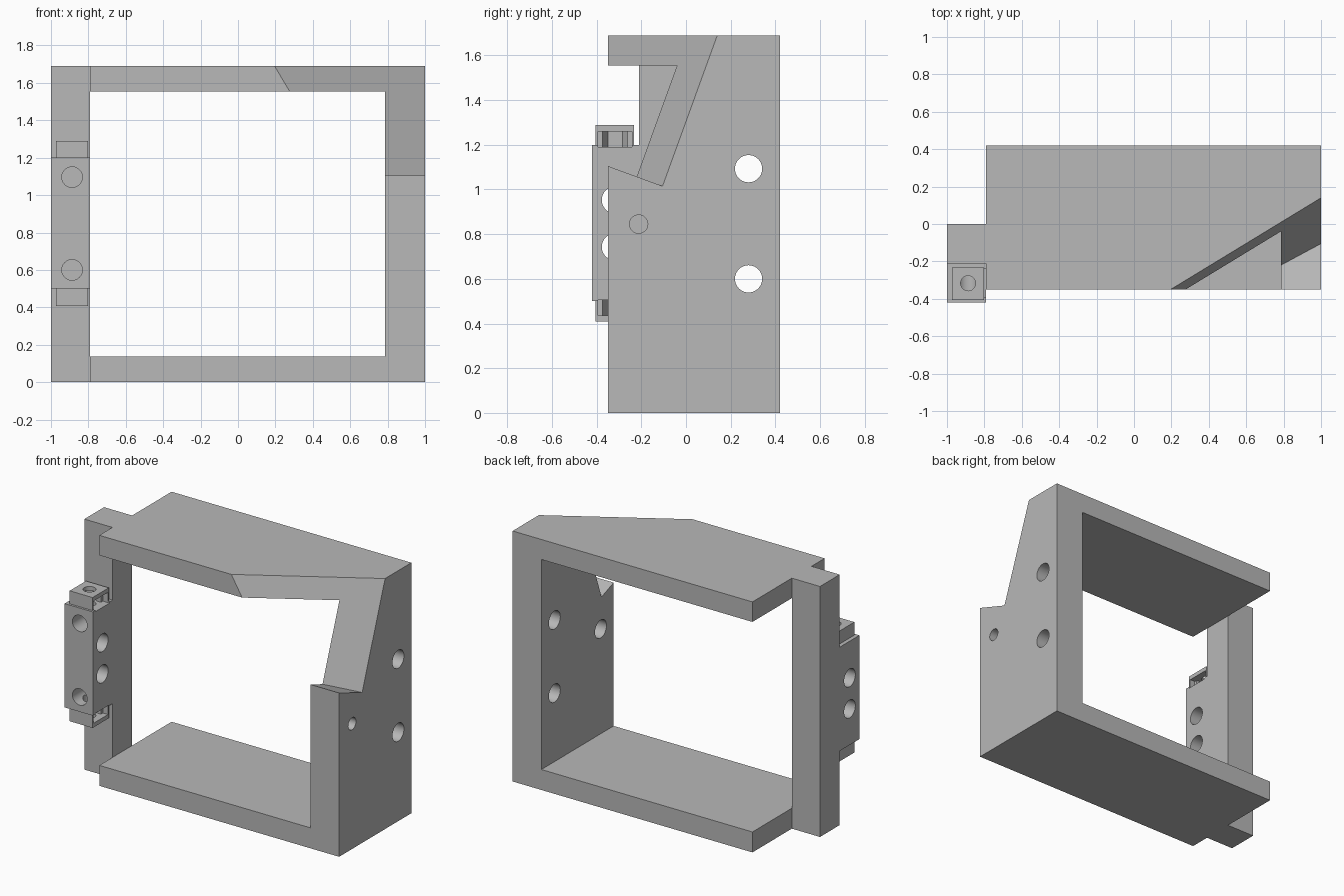
import bpy, bmesh, math
from mathutils import Vector, Matrix

cube = bpy.data.objects.get("Cube")
if cube:
    bpy.data.objects.remove(cube, do_unlink=True)

grey = bpy.data.materials.new("plain grey")
grey.use_nodes = True
COLOUR = (0.48, 0.48, 0.48, 1)
grey.diffuse_color = COLOUR
grey.node_tree.nodes["Principled BSDF"].inputs["Base Color"].default_value = COLOUR


def finish(name, bm):
    bmesh.ops.recalc_face_normals(bm, faces=bm.faces)
    mesh = bpy.data.meshes.new(name)
    bm.to_mesh(mesh)
    bm.free()
    mesh.materials.append(grey)
    obj = bpy.data.objects.new(name, mesh)
    bpy.context.collection.objects.link(obj)
    return obj


def prism(name, points, offset):
    """Extrude a flat outline of 3D points along an offset."""
    bm = bmesh.new()
    face = bm.faces.new([bm.verts.new(p) for p in points])
    extruded = bmesh.ops.extrude_face_region(bm, geom=[face])["geom"]
    verts = [v for v in extruded if isinstance(v, bmesh.types.BMVert)]
    bmesh.ops.translate(bm, verts=verts, vec=offset)
    return finish(name, bm)


def box(name, x, y, z):
    outline = [(x[0], y[0], z[0]), (x[1], y[0], z[0]),
               (x[1], y[1], z[0]), (x[0], y[1], z[0])]
    return prism(name, outline, (0, 0, z[1] - z[0]))


def rod(name, start, end, radius, sides=40):
    a, b = Vector(start), Vector(end)
    bm = bmesh.new()
    turn = (b - a).to_track_quat('Z', 'Y').to_matrix().to_4x4()
    bmesh.ops.create_cone(bm, cap_ends=True, segments=sides, radius1=radius,
                          radius2=radius, depth=(b - a).length,
                          matrix=Matrix.Translation((a + b) / 2) @ turn)
    return finish(name, bm)


def combine(target, others, operation='DIFFERENCE'):
    bpy.context.view_layer.objects.active = target
    for other in others:
        other.hide_render = True
        mod = target.modifiers.new("combine", 'BOOLEAN')
        mod.operation = operation
        mod.solver = 'EXACT'
        mod.object = other
        bpy.ops.object.modifier_apply(modifier=mod.name)
        bpy.data.objects.remove(other, do_unlink=True)


def smooth(obj):
    bpy.ops.object.select_all(action='DESELECT')
    obj.select_set(True)
    bpy.context.view_layer.objects.active = obj
    bpy.ops.object.shade_smooth_by_angle(angle=math.radians(30))


# Open C-shaped frame
FRONT, BACK, HEIGHT = -0.35, 0.42, 1.69
c_shape = [(-0.79, 0), (1, 0), (1, HEIGHT), (-0.79, HEIGHT), (-0.79, 1.555),
           (0.785, 1.555), (0.785, 0.138), (-0.79, 0.138)]
frame = prism("frame", [(x, FRONT, z) for x, z in c_shape], (0, BACK - FRONT, 0))


# Slanted notch through the upper front corner
def notch_section(x):
    top = 0.14 + 0.609 * (x - 1)
    corner = (top - 0.259) / 1.133
    ledge = lambda y: 1.105 - 0.367 * (y - FRONT)
    return [(x, top + 0.1125, 2), (x, corner, ledge(corner)),
            (x, -1, ledge(-1)), (x, -1, 2)]


bm = bmesh.new()
for x in (0, 1.2):
    for p in notch_section(x):
        bm.verts.new(p)
bmesh.ops.convex_hull(bm, input=bm.verts)
notch = finish("notch_cutter", bm)

# Bolt holes in the side wall, and one counterbored hole
holes = [rod("bolt_hole", (0.7, 0.28, z), (1.1, 0.28, z), 0.061) for z in (0.6, 1.093)]
holes.append(rod("pin_hole", (0.7, -0.212, 0.845), (1.1, -0.212, 0.845), 0.041))
holes.append(rod("counterbore", (0.7, -0.212, 0.845), (0.89, -0.212, 0.845), 0.061))
combine(frame, [notch] + holes)
smooth(frame)

# Upright rail closing the open side, with a mounting block in front
rail = box("rail_and_block", (-1, -0.79), (-0.21, 0), (0, HEIGHT))
block = box("block", (-1, -0.79), (-0.42, -0.15), (0.5, 1.2))
nub = box("nubs", (-0.973, -0.802), (-0.405, -0.232), (0.408, 1.288))
combine(rail, [block, nub], 'UNION')

# Cross holes, blind front holes, and a mirrored screw hole with nut pocket
CX, CY, MID = -0.887, -0.317, 0.848
cuts = []
for s in (-1, 1):
    z = MID + s * 0.105
    cuts.append(rod("cross_hole", (-1.1, CY, z), (-0.7, CY, z), 0.06))
    z = MID + s * 0.248
    cuts.append(rod("front_hole", (CX, -0.5, z), (CX, -0.2, z), 0.055))
    cuts.append(rod("screw_hole", (CX, CY, z), (CX, CY, MID + s * 0.6), 0.04))
    z = sorted((MID + s * 0.343, MID + s * 0.412))
    cuts.append(rod("nut_pocket", (CX, CY, z[0]), (CX, CY, z[1]), 0.065, 6))
    cuts.append(box("nut_slot", (CX, -0.7), (CY - 0.056, CY + 0.056), z))
    cuts.append(box("slot_mouth", (-0.84, -0.7), (CY - 0.076, CY + 0.076), z))
combine(rail, cuts)
smooth(rail)
